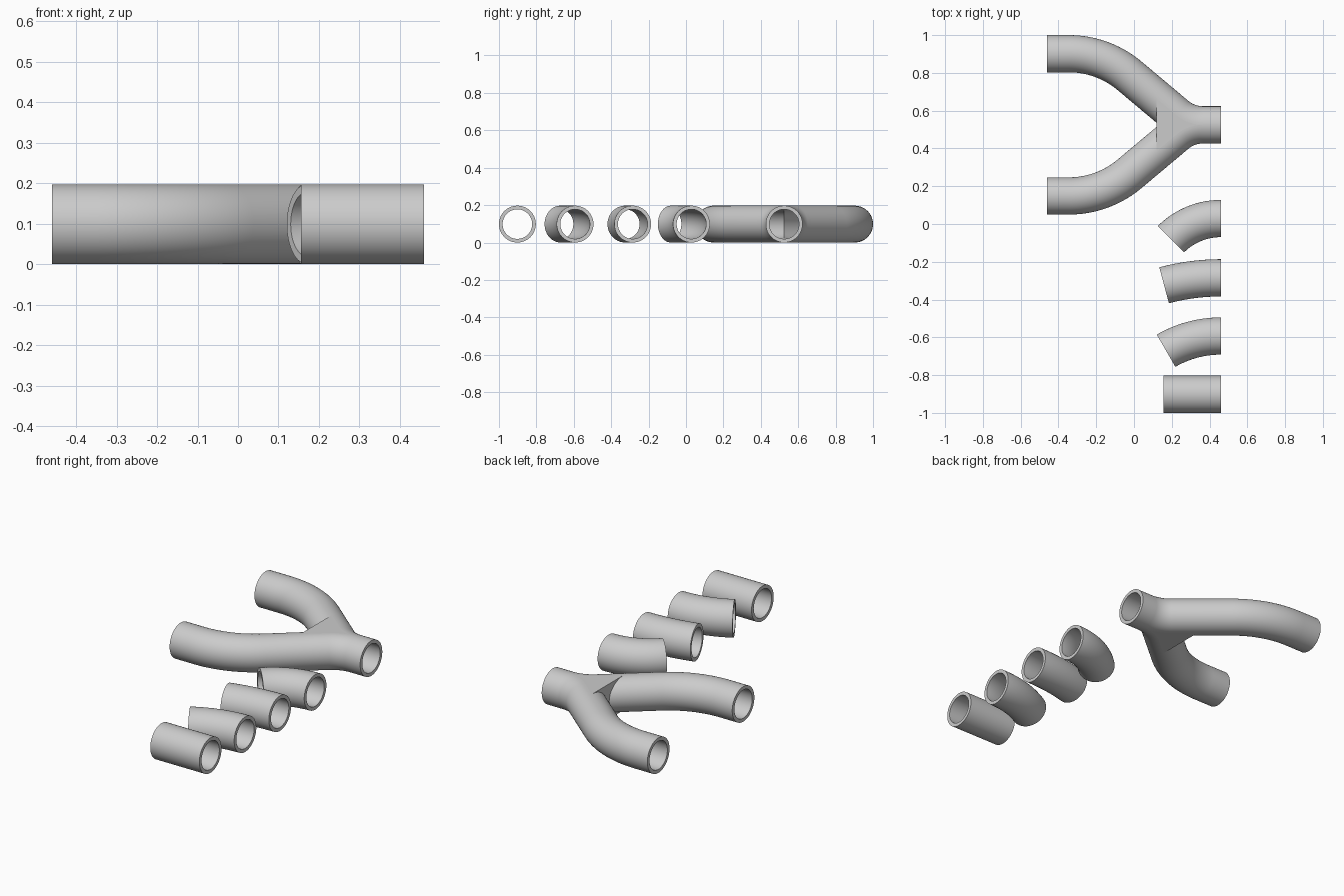
import bpy, bmesh
from math import sin, cos, pi, radians

if "Cube" in bpy.data.objects:
    bpy.data.objects.remove(bpy.data.objects["Cube"])

R_OUT, R_IN = 0.0985, 0.079   # pipe radii
SIDES = 64
END_X = 0.46                  # shared right-hand end of all fittings


def walk(x, y, heading, moves):
    """Path of (x, y, heading) from moves (length, turn angle, steps)."""
    path = [(x, y, heading)]
    for length, turn, steps in moves:
        d, a = length / steps, turn / steps
        chord = d if abs(a) < 1e-9 else d * sin(a / 2) / (a / 2)
        for _ in range(steps):
            x += chord * cos(heading + a / 2)
            y += chord * sin(heading + a / 2)
            heading += a
            path.append((x, y, heading))
    return path


def add_tube(bm, path):
    """Thick-walled pipe swept along a flat path, with ring-shaped ends."""
    def ring(p, r):
        x, y, h = p
        out = []
        for i in range(SIDES):
            a = 2 * pi * i / SIDES
            out.append(bm.verts.new((x - sin(h) * r * cos(a),
                                     y + cos(h) * r * cos(a), r * sin(a))))
        return out
    rings = [ring(p, R_OUT) for p in path] + [ring(p, R_IN) for p in reversed(path)]
    for k, a in enumerate(rings):
        b = rings[(k + 1) % len(rings)]
        for i in range(SIDES):
            j = (i + 1) % SIDES
            bm.faces.new((a[i], a[j], b[j], b[i]))
    bmesh.ops.recalc_face_normals(bm, faces=bm.faces[:])


def finish(bm, name, y, mirror=False):
    mesh = bpy.data.meshes.new(name)
    bm.to_mesh(mesh)
    bm.free()
    ob = bpy.data.objects.new(name, mesh)
    bpy.context.collection.objects.link(ob)
    ob.location = (0, y, R_OUT)
    bpy.ops.object.select_all(action='DESELECT')
    ob.select_set(True)
    bpy.context.view_layer.objects.active = ob
    if mirror:
        m = ob.modifiers.new("Mirror", 'MIRROR')
        m.use_axis = (False, True, False)
        m.merge_threshold = 0.0001
        bpy.ops.object.modifier_apply(modifier=m.name)
    bpy.ops.object.shade_smooth_by_angle(angle=radians(30))


# Straight pipe and the three bends
for name, y, length, angle in (("straight_pipe", -0.9015, 0.305, 0),
                               ("bend_30", -0.593, 0.304, 30),
                               ("bend_15", -0.285, 0.304, 15),
                               ("bend_45", 0.029, 0.294, 45)):
    bm = bmesh.new()
    steps = 20 if angle else 1
    add_tube(bm, walk(END_X, 0, pi, [(length, radians(angle), steps)]))
    finish(bm, name, y)

# Y junction: one S-shaped arm, cut at the symmetry plane, then mirrored
T, SPREAD, R1, R2, LEAD, WEB_X = radians(40), 0.3765, 0.5, 0.22, 0.115, 0.118
slope = (SPREAD - (R1 + R2) * (1 - cos(T))) / sin(T)
first = (WEB_X - (-END_X + LEAD + R1 * sin(T))) / cos(T)
tail = 2 * END_X - LEAD - (R1 + R2) * sin(T) - slope * cos(T)
arm = walk(-END_X, SPREAD, 0, [(LEAD, 0, 1), (R1 * T, -T, 24), (first, 0, 1),
                               (slope - first, 0, 4), (R2 * T, T, 16), (tail, 0, 1)])
bm = bmesh.new()
add_tube(bm, arm)
bmesh.ops.bisect_plane(bm, geom=bm.verts[:] + bm.edges[:] + bm.faces[:], dist=1e-5,
                       plane_co=(0, 0, 0), plane_no=(0, 1, 0), clear_inner=True)


def quad(*pts):
    bm.faces.new([bm.verts.new(p) for p in pts])


# Flat web that fills the saddle between the arms, above and below
web = [p for p in arm if p[0] > WEB_X - 1e-4 and p[1] > -1e-4][:-1]
for (x0, y0, _), (x1, y1, _) in zip(web, web[1:]):
    if y1 < 1e-4:
        y1 = 1e-4
    z = R_OUT
    quad((x0, 0, z), (x1, 0, z), (x1, y1, z), (x0, y0, z))
    quad((x0, y0, -z), (x1, y1, -z), (x1, 0, -z), (x0, 0, -z))

# Upright end of the web in the crotch, following the arm's outline
c, half, n = web[0][1], R_OUT / cos(T), 32
prof = [(max(c - half * cos(t), 1e-4), R_OUT * sin(t))
        for t in (-pi / 2 + pi * i / n for i in range(n + 1))]
for (y0, z0), (y1, z1) in zip(prof, prof[1:]):
    quad((WEB_X, 0, z0), (WEB_X, 0, z1), (WEB_X, y1, z1), (WEB_X, y0, z0))
bmesh.ops.remove_doubles(bm, verts=bm.verts[:], dist=2e-5)
finish(bm, "y_junction", 0.525, mirror=True)
